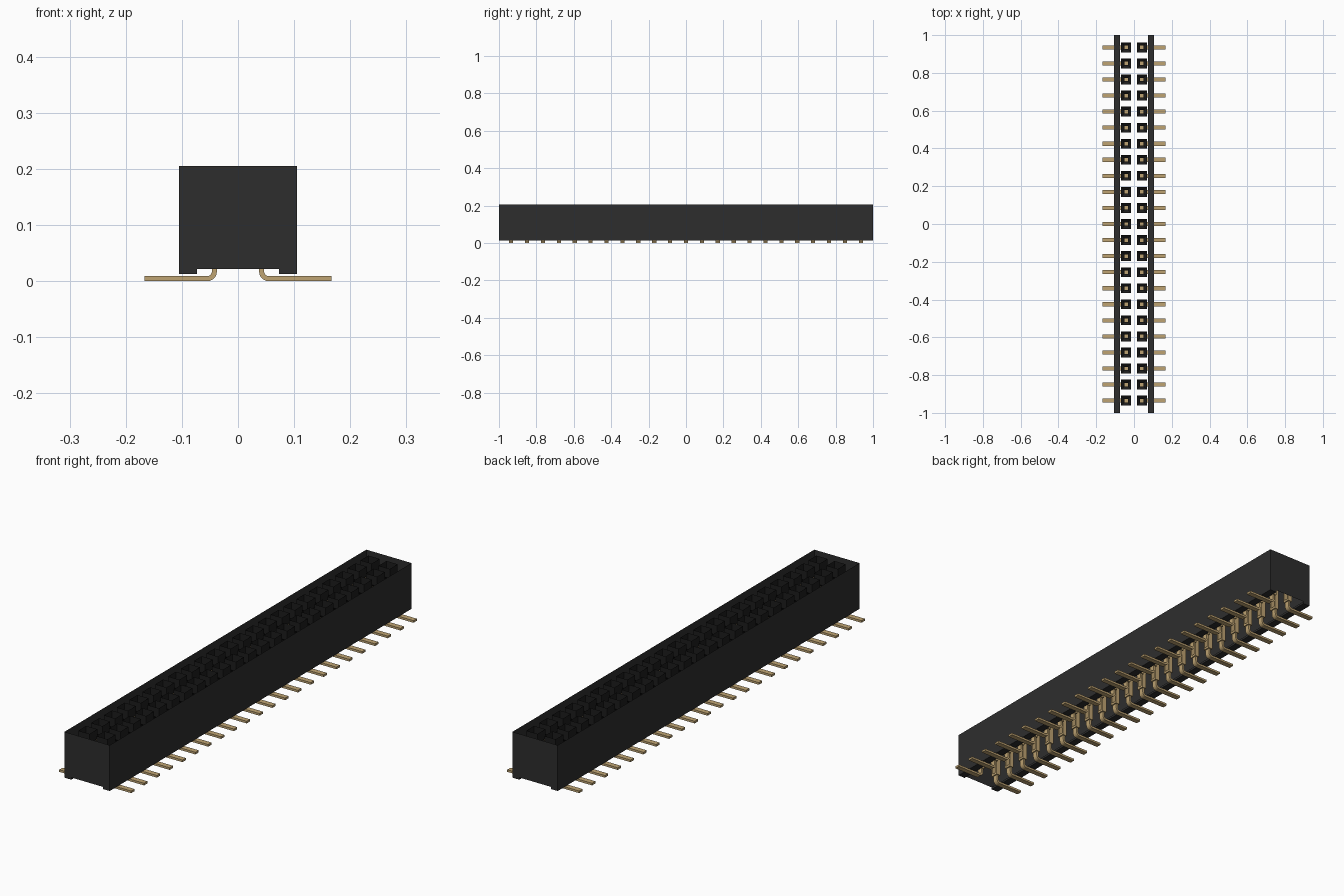
import bpy, bmesh, math

if "Cube" in bpy.data.objects:
    bpy.data.objects.remove(bpy.data.objects["Cube"])

COUNT, PITCH = 23, 0.085
ROW_X = 0.042
HALF_W, FOOT_X = 0.105, 0.073
TOP, BASE, FOOT_Z = 0.205, 0.022, 0.013


def material(name, rgb, rough=0.6):
    m = bpy.data.materials.new(name)
    m.use_nodes = True
    m.diffuse_color = (*rgb, 1)
    bsdf = m.node_tree.nodes["Principled BSDF"]
    bsdf.inputs["Base Color"].default_value = (*rgb, 1)
    bsdf.inputs["Roughness"].default_value = rough
    return m


BLACK = material("black plastic", (0.027, 0.027, 0.027))
DEEP = material("deep black plastic", (0.012, 0.012, 0.012))
GOLD = material("gold plating", (0.52, 0.37, 0.17))


def finish(name, bm, mat):
    mesh = bpy.data.meshes.new(name)
    bm.to_mesh(mesh)
    bm.free()
    mesh.materials.append(mat)
    ob = bpy.data.objects.new(name, mesh)
    bpy.context.collection.objects.link(ob)
    return ob


def face(bm, pts):
    return bm.faces.new([bm.verts.new(p) for p in pts])


def square_loop(bm, x, y, half, z):
    return [bm.verts.new((x + sx * half, y + sy * half, z))
            for sx, sy in ((-1, -1), (1, -1), (1, 1), (-1, 1))]


def skin(bm, loops):
    for a, b in zip(loops, loops[1:]):
        for i in range(4):
            j = (i + 1) % 4
            bm.faces.new((a[i], a[j], b[j], b[i]))


def box(bm, x0, x1, y0, y1, z0, z1):
    verts = bmesh.ops.create_cube(bm, size=1)["verts"]
    for v in verts:
        v.co = ((x0 + x1) / 2 + v.co.x * (x1 - x0),
                (y0 + y1) / 2 + v.co.y * (y1 - y0),
                (z0 + z1) / 2 + v.co.z * (z1 - z0))


positions = [(s, s * ROW_X, (i - (COUNT - 1) / 2) * PITCH)
             for s in (-1, 1) for i in range(COUNT)]

# Open shell: thin side walls, foot strips and notched end walls
bm = bmesh.new()
outline = [(-HALF_W, TOP), (-HALF_W, FOOT_Z), (-FOOT_X, FOOT_Z), (-FOOT_X, BASE),
           (FOOT_X, BASE), (FOOT_X, FOOT_Z), (HALF_W, FOOT_Z), (HALF_W, TOP)]
for k, (a, b) in enumerate(zip(outline, outline[1:])):
    if k != 3:  # the floor between the feet is open
        face(bm, [(a[0], -1, a[1]), (a[0], 1, a[1]), (b[0], 1, b[1]), (b[0], -1, b[1])])
face(bm, [(x, -1, z) for x, z in outline])
face(bm, [(x, 1, z) for x, z in reversed(outline)])
finish("housing_shell", bm, BLACK)

# Square sockets: straight upper cup, funnel floor and narrow shaft
bm = bmesh.new()
for s, x, y in positions:
    skin(bm, [square_loop(bm, x, y, h, z) for h, z in
              ((0.026, TOP), (0.026, 0.165), (0.009, 0.15), (0.009, 0.14))])
finish("sockets", bm, DEEP)

# Pairs of spring contacts under each socket
bm = bmesh.new()
for s, x, y in positions:
    for side in (-1, 1):
        yc = y + side * 0.0125
        box(bm, x - 0.010, x + 0.010, yc - 0.003, yc + 0.003, 0.045, 0.148)
    box(bm, x - 0.010, x + 0.010, y - 0.0155, y + 0.0155, 0.036, 0.045)
finish("contacts", bm, GOLD)

# Bent solder tails: vertical strip, rounded elbow, flat foot
T, R, W = 0.009, 0.013, 0.011
mid = []
cx, cz = ROW_X + R, T / 2 + R
mid.append((ROW_X, 0.04, 1, 0))
for k in range(6):
    t = math.radians(90 * k / 5)
    mid.append((cx - R * math.cos(t), cz - R * math.sin(t), math.cos(t), math.sin(t)))
mid.append((0.167, T / 2, 0, 1))
bm = bmesh.new()
for s, x, y in positions:
    loops = []
    for px, pz, nx, nz in mid:
        loops.append([bm.verts.new((s * (px + d * nx * T / 2), y + w * W, pz + d * nz * T / 2))
                      for d, w in ((-1, -1), (1, -1), (1, 1), (-1, 1))])
    skin(bm, loops)
    bm.faces.new(loops[0])
    bm.faces.new(loops[-1])
bmesh.ops.recalc_face_normals(bm, faces=bm.faces)
tails = finish("solder_tails", bm, GOLD)
bpy.ops.object.select_all(action='DESELECT')
tails.select_set(True)
bpy.context.view_layer.objects.active = tails
bpy.ops.object.shade_smooth_by_angle(angle=math.radians(30))
